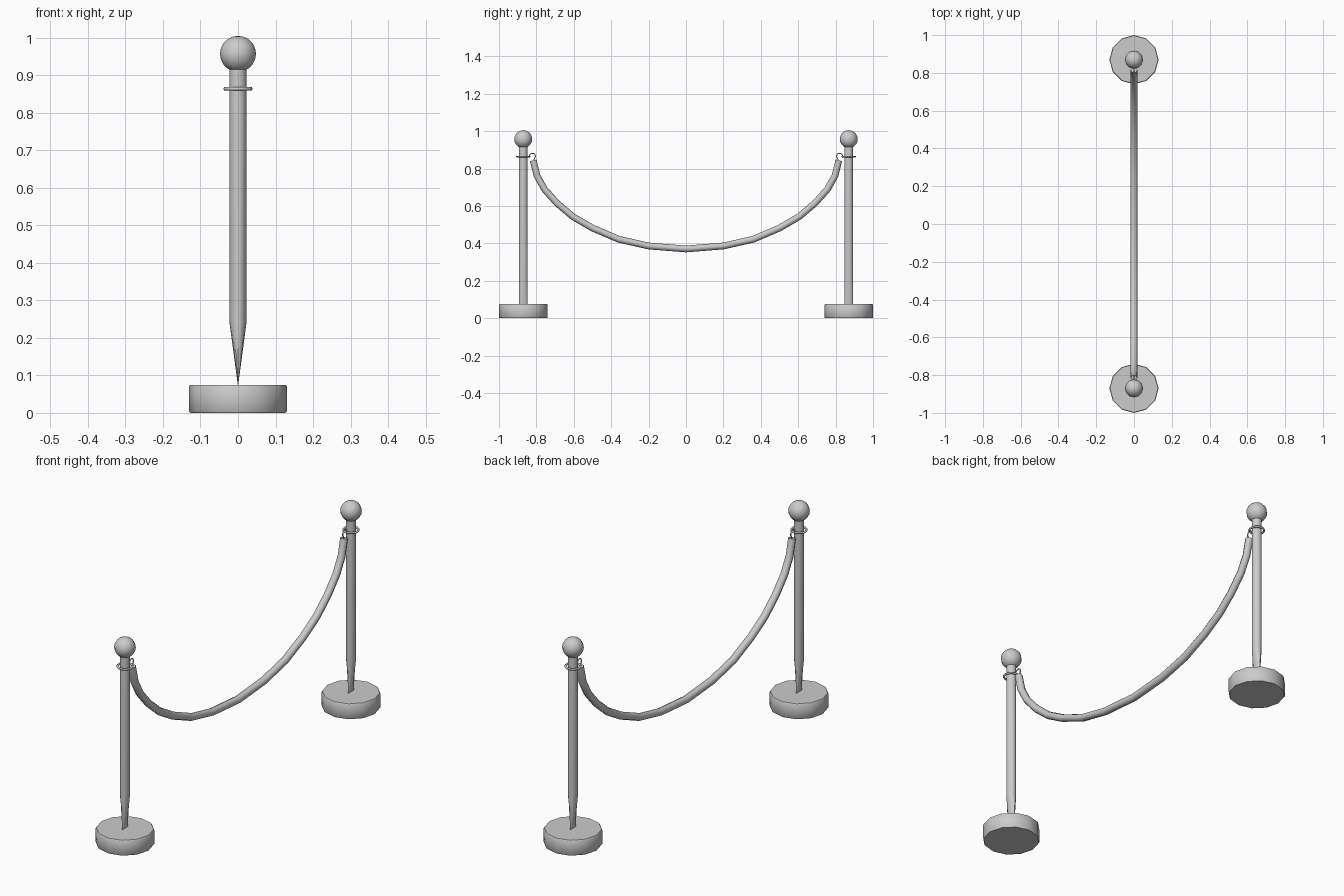
import bpy, bmesh
from math import sin, cos, pi, radians

if "Cube" in bpy.data.objects:
    bpy.data.objects.remove(bpy.data.objects["Cube"])

POST_Y = 0.87


def smooth(obj, angle=40):
    bpy.ops.object.select_all(action='DESELECT')
    obj.select_set(True)
    bpy.context.view_layer.objects.active = obj
    bpy.ops.object.shade_smooth_by_angle(angle=radians(angle))


def lathe(name, rings, y, sides=12):
    """Stack of rings (rx, ry, z) with capped ends."""
    bm = bmesh.new()
    loops = [[bm.verts.new((rx * cos(2 * pi * i / sides), ry * sin(2 * pi * i / sides), z))
              for i in range(sides)] for rx, ry, z in rings]
    for a, b in zip(loops, loops[1:]):
        for i in range(sides):
            j = (i + 1) % sides
            bm.faces.new((a[i], a[j], b[j], b[i]))
    bm.faces.new(loops[0][::-1])
    bm.faces.new(loops[-1])
    bmesh.ops.remove_doubles(bm, verts=bm.verts, dist=0.0001)
    bmesh.ops.recalc_face_normals(bm, faces=bm.faces)
    mesh = bpy.data.meshes.new(name)
    bm.to_mesh(mesh)
    bm.free()
    obj = bpy.data.objects.new(name, mesh)
    obj.location.y = y
    bpy.context.collection.objects.link(obj)
    smooth(obj)
    return obj


def tube(name, points, radius, resolution):
    """Round tube along points (y, z) in the plane x = 0."""
    curve = bpy.data.curves.new(name, 'CURVE')
    curve.dimensions = '3D'
    curve.bevel_depth = radius
    curve.bevel_resolution = resolution
    curve.use_fill_caps = True
    spline = curve.splines.new('POLY')
    spline.points.add(len(points) - 1)
    for p, (y, z) in zip(spline.points, points):
        p.co = (0, y, z, 1)
    spline.use_smooth = True
    bpy.context.collection.objects.link(bpy.data.objects.new(name, curve))


for side, s in (("front", -1), ("back", 1)):
    y = s * POST_Y
    # heavy round foot with a slight edge bevel
    lathe(side + "_base", [(0.127, 0.127, 0), (0.13, 0.13, 0.004),
                           (0.13, 0.13, 0.071), (0.127, 0.127, 0.075)], y)
    # post, pinched to a blade across x at the foot
    lathe(side + "_post", [(0.0, 0.023, 0.07), (0.023, 0.023, 0.243),
                           (0.023, 0.023, 0.92)], y)
    # ball finial
    bpy.ops.mesh.primitive_uv_sphere_add(segments=12, ring_count=10, radius=0.048,
                                         location=(0, y, 0.957))
    ball = bpy.context.object
    ball.name = side + "_ball"
    smooth(ball, 60)
    # collar ring
    bpy.ops.mesh.primitive_torus_add(major_segments=16, minor_segments=6, major_radius=0.034,
                                     minor_radius=0.005, location=(0, y, 0.864))
    collar = bpy.context.object
    collar.name = side + "_collar"
    smooth(collar, 70)
    # hook curling from the rope end over the collar
    hook = [(s * 0.815, 0.835)]
    for i in range(9):
        a = radians(230 - i * 30)
        hook.append((s * (0.821 + 0.016 * cos(a)), 0.866 + 0.016 * sin(a)))
    tube(side + "_hook", hook, 0.003, 1)

# sagging rope, mirrored about the middle
half = [(0.2, 0.386), (0.36, 0.422), (0.5, 0.482), (0.605, 0.543), (0.69, 0.615),
        (0.757, 0.69), (0.797, 0.762), (0.817, 0.844)]
tube("rope", [(-y, z) for y, z in half[::-1]] + [(0, 0.37)] + half, 0.018, 2)
